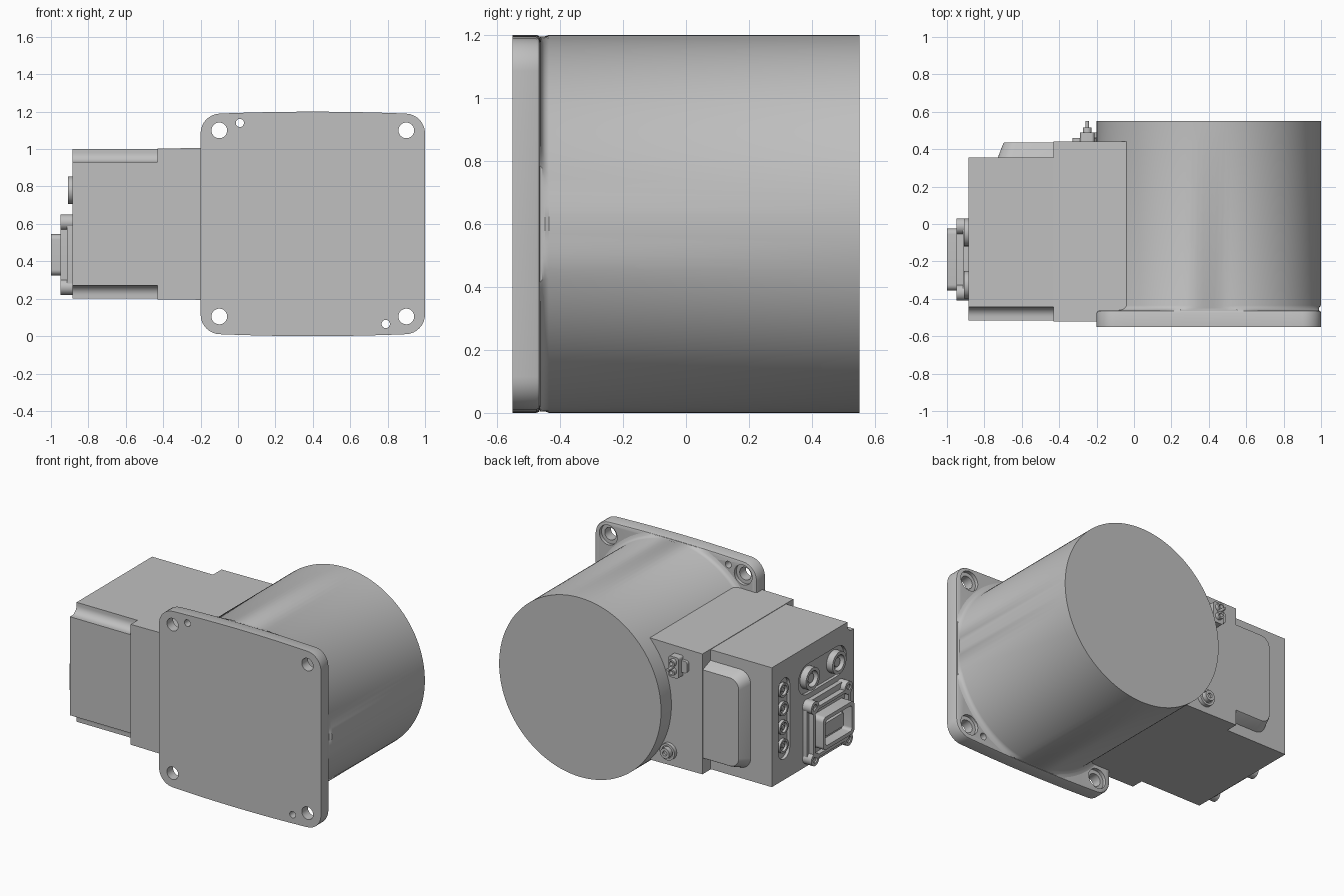
import bpy, bmesh
from math import sin, cos, pi, radians

cube = bpy.data.objects.get("Cube")
if cube:
    bpy.data.objects.remove(cube, do_unlink=True)

grey = bpy.data.materials.new("cast grey")
grey.use_nodes = True
GREY = (0.53, 0.53, 0.53, 1)
grey.diffuse_color = GREY
grey.node_tree.nodes["Principled BSDF"].inputs["Base Color"].default_value = GREY


def rrect(cx, cz, w, h, r, n=8):
    """Rounded rectangle outline; with r at half the width it is a slot."""
    pts = []
    for k, (sx, sz) in enumerate([(1, 1), (-1, 1), (-1, -1), (1, -1)]):
        for i in range(n + 1):
            a = (k + i / n) * pi / 2
            pts.append((cx + sx * (w / 2 - r) + r * cos(a),
                        cz + sz * (h / 2 - r) + r * sin(a)))
    return pts


def circle(cx, cz, r, n=32):
    return [(cx + r * cos(2 * pi * i / n), cz + r * sin(2 * pi * i / n)) for i in range(n)]


def loft(name, axis, *sections):
    """Skin through (outline, depth) sections along x or y and cap both ends."""
    bm = bmesh.new()
    rings = []
    for pts, d in sections:
        rings.append([bm.verts.new((d, a, b) if axis == "x" else (a, d, b)) for a, b in pts])
    for lo, hi in zip(rings, rings[1:]):
        for i in range(len(lo)):
            bm.faces.new((lo[i - 1], lo[i], hi[i], hi[i - 1]))
    bm.faces.new(rings[0])
    bm.faces.new(rings[-1])
    bmesh.ops.remove_doubles(bm, verts=bm.verts, dist=1e-5)
    bmesh.ops.recalc_face_normals(bm, faces=bm.faces)
    mesh = bpy.data.meshes.new(name)
    bm.to_mesh(mesh)
    bm.free()
    mesh.materials.append(grey)
    obj = bpy.data.objects.new(name, mesh)
    bpy.context.collection.objects.link(obj)
    return obj


def cut(obj, cutters):
    """Subtract the cutters and remove them."""
    bpy.context.view_layer.objects.active = obj
    for c in cutters:
        mod = obj.modifiers.new("cut", "BOOLEAN")
        mod.operation = "DIFFERENCE"
        mod.solver = "EXACT"
        mod.object = c
        bpy.ops.object.modifier_apply(modifier=mod.name)
        bpy.data.objects.remove(c, do_unlink=True)


def tube(name, axis, c, r_out, r_in, base, tip, floor):
    """Open-ended cup with a floor inside."""
    return loft(name, axis, (circle(*c, r_out), base), (circle(*c, r_out), tip),
                (circle(*c, r_in), tip), (circle(*c, r_in), floor))


# Motor drum with a small fillet that stays inside the flange outline
def clamped(r):
    return [(min(max(x, -0.19), 0.99), min(max(z, 0.005), 1.195))
            for x, z in circle(0.4, 0.6, r, 128)]


drum = circle(0.4, 0.6, 0.6, 128)
loft("drum", "y", (drum, 0.55), (drum, -0.435), (clamped(0.605), -0.448),
     (clamped(0.615), -0.457), (clamped(0.64), -0.464))


# Mounting flange with bowed top and bottom edges
def flange_outline(inset):
    pts = rrect(0.4, 0.6, 1.2 - 2 * inset, 1.17 - 2 * inset, 0.1 - inset)
    dense = []
    for p, q in zip(pts, pts[1:] + pts[:1]):
        steps = 16 if abs(p[0] - q[0]) > 0.3 else 1
        for i in range(steps):
            t = i / steps
            dense.append((p[0] + (q[0] - p[0]) * t, p[1] + (q[1] - p[1]) * t))
    return [(x, z + (1 if z > 0.6 else -1) * 0.015 * (1 - ((x - 0.4) / 0.6) ** 2))
            for x, z in dense]


flange = loft("flange", "y", (flange_outline(0), -0.55), (flange_outline(0), -0.475),
              (flange_outline(0.004), -0.466), (flange_outline(0.014), -0.462))
holes = []
for x in (-0.1, 0.9):
    for z in (0.105, 1.1):
        holes.append(loft("bolt_hole", "y", (circle(x, z, 0.042), -0.6), (circle(x, z, 0.042), -0.4)))
        holes.append(loft("counterbore", "y", (circle(x, z, 0.066), -0.485), (circle(x, z, 0.066), -0.4)))
for x, z in ((0.01, 1.14), (0.79, 0.065)):
    holes.append(loft("pin_hole", "y", (circle(x, z, 0.022), -0.6), (circle(x, z, 0.022), -0.4)))
cut(flange, holes)

# Neck block joining the drum and the terminal box
neck = [(-0.43, 0.197), (0.3, 0.188), (0.3, 1.012), (-0.43, 1.003)]
loft("neck_block", "y", (neck, -0.522), (neck, 0.44))

# Terminal box, with coved notches along its two front edges
upper = [(0.355, 1.0), (-0.445, 1.0)]
for i in range(9):
    a = i / 8 * pi / 2
    upper.append((-0.495 + 0.05 * cos(a), 0.98 - 0.05 * sin(a)))
upper.append((-0.515, 0.93))
section = upper + [(y, 1.2 - z) for y, z in reversed(upper)]
box = loft("terminal_box", "x", (section, -0.885), (section, -0.43))
slot = rrect(0.225, 0.61, 0.12, 0.54, 0.059)
panel = rrect(-0.18, 0.78, 0.51, 0.2, 0.099)
cut(box, [loft("slot_cut", "x", (slot, -0.95), (slot, -0.865)),
          loft("panel_cut", "x", (panel, -0.95), (panel, -0.865))])

# Raised pad on the back of the box
loft("back_pad", "y", (rrect(-0.53, 0.6, 0.4, 0.66, 0.08), 0.35),
     (rrect(-0.53, 0.6, 0.34, 0.6, 0.07), 0.428),
     (rrect(-0.53, 0.6, 0.33, 0.59, 0.065), 0.435))

# Four small sockets in the slot
for i in range(4):
    c = (0.225, 0.425 + 0.125 * i)
    tube("small_socket", "x", c, 0.046, 0.032, -0.86, -0.885, -0.868)
    loft("small_pin", "x", (circle(*c, 0.014, 16), -0.86), (circle(*c, 0.014, 16), -0.88))

# Two round connectors in the recessed panel
for y in (-0.045, -0.325):
    tube("round_connector", "x", (y, 0.78), 0.074, 0.052, -0.86, -0.91, -0.872)
    loft("round_insert", "x", (circle(y, 0.78, 0.03), -0.865), (circle(y, 0.78, 0.03), -0.895))

# Square power connector: base, corner bosses, frame and hollow shell
CY, CZ = -0.19, 0.435
loft("connector_base", "x", (rrect(CY, CZ, 0.43, 0.42, 0.05), -0.88),
     (rrect(CY, CZ, 0.43, 0.42, 0.05), -0.915))
for sy in (-1, 1):
    for sz in (-1, 1):
        tube("corner_screw", "x", (CY + sy * 0.178, CZ + sz * 0.173), 0.042, 0.022,
             -0.885, -0.95, -0.94)
loft("connector_frame", "x", (rrect(CY, CZ, 0.39, 0.34, 0.04), -0.9),
     (rrect(CY, CZ, 0.39, 0.34, 0.04), -0.95),
     (rrect(CY, CZ, 0.35, 0.3, 0.03), -0.95),
     (rrect(CY, CZ, 0.35, 0.3, 0.03), -0.92))
loft("connector_shell", "x", (rrect(CY, CZ, 0.33, 0.22, 0.03), -0.91),
     (rrect(CY, CZ, 0.33, 0.22, 0.03), -1.0),
     (rrect(CY, CZ, 0.28, 0.17, 0.02), -1.0),
     (rrect(CY, CZ, 0.28, 0.17, 0.02), -0.93))
loft("connector_insert", "x", (rrect(CY, CZ, 0.2, 0.09, 0.015), -0.92),
     (rrect(CY, CZ, 0.2, 0.09, 0.015), -0.97))

# Sensor plug and drain screw on the back of the neck
loft("sensor_base", "y", (rrect(-0.265, 0.89, 0.13, 0.08, 0.02), 0.43),
     (rrect(-0.265, 0.89, 0.13, 0.08, 0.02), 0.46))
loft("sensor_block", "y", (rrect(-0.25, 0.885, 0.075, 0.14, 0.015), 0.43),
     (rrect(-0.25, 0.885, 0.075, 0.14, 0.015), 0.49))
for z in (0.86, 0.92):
    tube("sensor_socket", "y", (-0.25, z), 0.024, 0.013, 0.48, 0.515, 0.49)
loft("sensor_pin", "y", (circle(-0.25, 0.89, 0.01, 16), 0.48),
     (circle(-0.25, 0.89, 0.01, 16), 0.55))
tube("drain_collar", "y", (-0.185, 0.29), 0.055, 0.04, 0.43, 0.465, 0.455)
tube("drain_screw", "y", (-0.185, 0.29), 0.034, 0.016, 0.44, 0.49, 0.475)

# Smooth the curved sides and keep hard edges
bpy.ops.object.select_all(action="DESELECT")
for obj in bpy.context.scene.objects:
    if obj.type == "MESH":
        obj.select_set(True)
        bpy.context.view_layer.objects.active = obj
bpy.ops.object.shade_smooth_by_angle(angle=radians(30))
